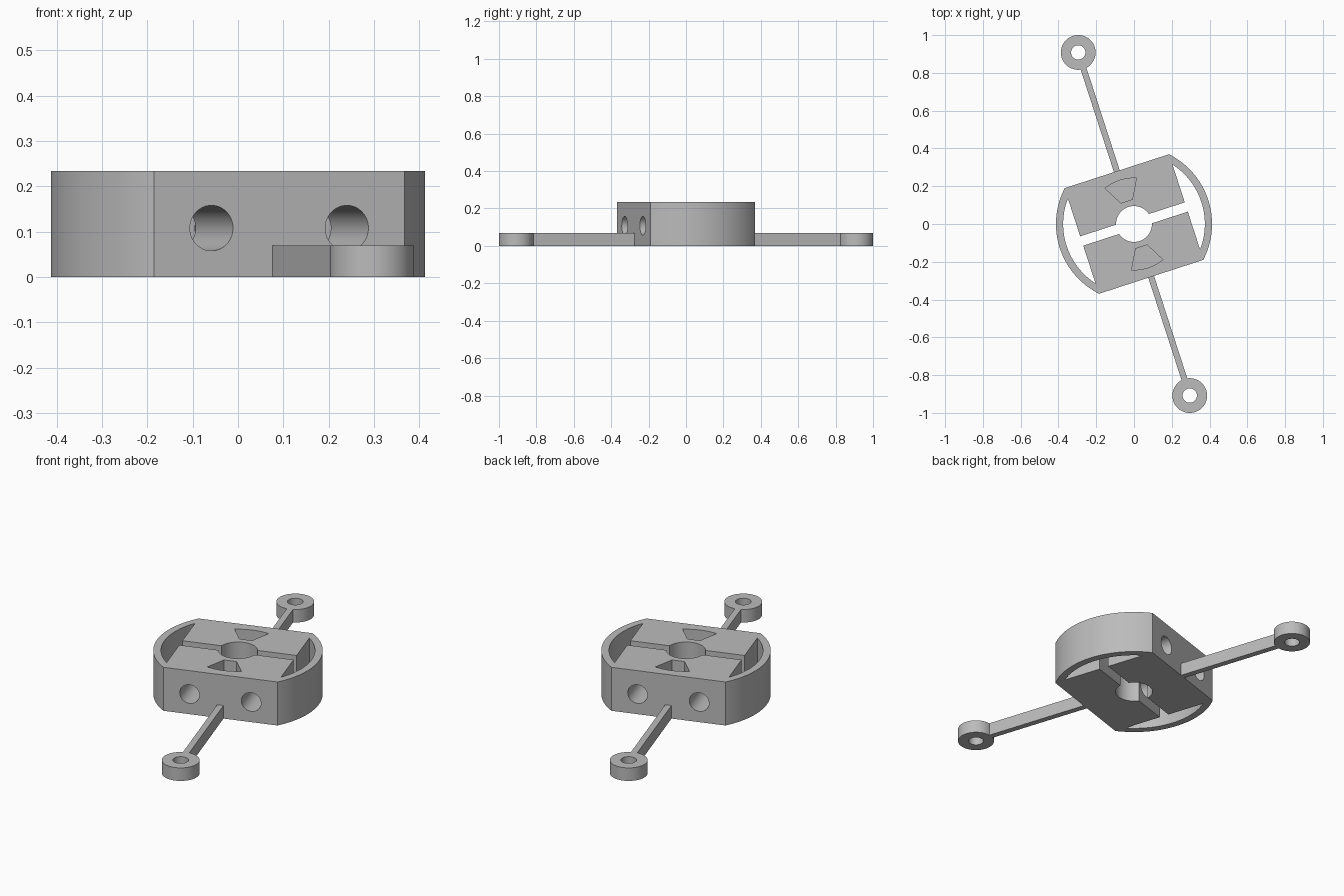
import bpy
import bmesh
import math
from mathutils import Matrix

if "Cube" in bpy.data.objects:
    bpy.data.objects.remove(bpy.data.objects["Cube"], do_unlink=True)

HEIGHT, ARM_HEIGHT = 0.234, 0.07
OUTER, INNER = 0.413, 0.375      # rim radii
FLAT, BLOCK = 0.294, 0.291       # half depth of the flats, half width of the blocks
EYE = 0.955                      # distance of the eyelets from the centre
TURN = Matrix.Rotation(math.radians(18), 4, "Z")

grey = bpy.data.materials.new("plain grey")
grey.use_nodes = True
grey.diffuse_color = (0.5, 0.5, 0.5, 1)
grey.node_tree.nodes["Principled BSDF"].inputs["Base Color"].default_value = (0.5, 0.5, 0.5, 1)


def arc(radius, start, end, steps=48, cy=0):
    return [(radius * math.cos(start + (end - start) * i / steps),
             cy + radius * math.sin(start + (end - start) * i / steps))
            for i in range(steps + 1)]


def circle(radius, cy=0):
    return arc(radius, 0, math.tau, 64, cy)[:-1]


def box(x, y0, y1):
    return [(-x, y0), (x, y0), (x, y1), (-x, y1)]


def extrude(name, profile, z0, z1, matrix=Matrix()):
    """Extrude a counter-clockwise profile between two heights."""
    bm = bmesh.new()
    face = bm.faces.new([bm.verts.new((x, y, z0)) for x, y in profile])
    top = bmesh.ops.extrude_face_region(bm, geom=[face])["geom"]
    bmesh.ops.translate(bm, vec=(0, 0, z1 - z0),
                        verts=[g for g in top if isinstance(g, bmesh.types.BMVert)])
    bmesh.ops.recalc_face_normals(bm, faces=bm.faces)
    bm.transform(TURN @ matrix)
    mesh = bpy.data.meshes.new(name)
    bm.to_mesh(mesh)
    bm.free()
    mesh.materials.append(grey)
    obj = bpy.data.objects.new(name, mesh)
    bpy.context.collection.objects.link(obj)
    return obj


def select(obj):
    bpy.ops.object.select_all(action="DESELECT")
    obj.select_set(True)
    bpy.context.view_layer.objects.active = obj


def cut(obj, cutter):
    select(obj)
    mod = obj.modifiers.new("cut", "BOOLEAN")
    mod.operation, mod.solver, mod.object = "DIFFERENCE", "EXACT", cutter
    bpy.ops.object.modifier_apply(modifier=mod.name)
    bpy.data.objects.remove(cutter, do_unlink=True)


def smooth(obj):
    select(obj)
    bpy.ops.object.shade_smooth_by_angle(angle=math.radians(30))


# Round hub with two flat sides
a = math.asin(FLAT / OUTER)
hub = extrude("hub", arc(OUTER, -a, a) + arc(OUTER, math.pi - a, math.pi + a), 0, HEIGHT)

# Split slot and centre bore
cut(hub, extrude("slot_cutter", box(BLOCK + 0.01, -0.026, 0.026), -0.1, HEIGHT + 0.1))
cut(hub, extrude("bore_cutter", circle(0.095), -0.1, HEIGHT + 0.1))

# Side windows, fan pockets and cross holes, once on each side
b = math.acos(BLOCK / INNER)
p = math.radians(21)
fan = arc(0.243, math.pi / 2 - p, math.pi / 2 + p, 16) + [(-0.032, 0.127), (0.032, 0.127)]
for side in (0, 1):
    spin = Matrix.Rotation(math.pi * side, 4, "Z")
    cut(hub, extrude("window_cutter", arc(INNER, -b, b), -0.1, HEIGHT + 0.1, spin))
    cut(hub, extrude("pocket_cutter", fan, 0.08, HEIGHT + 0.1, spin))
    lay = spin @ Matrix.Translation((0.157, 0, 0.108)) @ Matrix.Rotation(math.pi / 2, 4, "X")
    cut(hub, extrude("hole_cutter", circle(0.05), -0.5, 0.5, lay))
smooth(hub)

# Thin arms ending in eyelets
for side, label in ((0, "back"), (1, "front")):
    spin = Matrix.Rotation(math.pi * side, 4, "Z")
    extrude(label + "_arm", box(0.016, FLAT - 0.005, EYE - 0.09), 0, ARM_HEIGHT, spin)
    eyelet = extrude(label + "_eyelet", circle(0.092, EYE), 0, ARM_HEIGHT, spin)
    cut(eyelet, extrude("eye_cutter", circle(0.038, EYE), -0.1, ARM_HEIGHT + 0.1, spin))
    smooth(eyelet)
